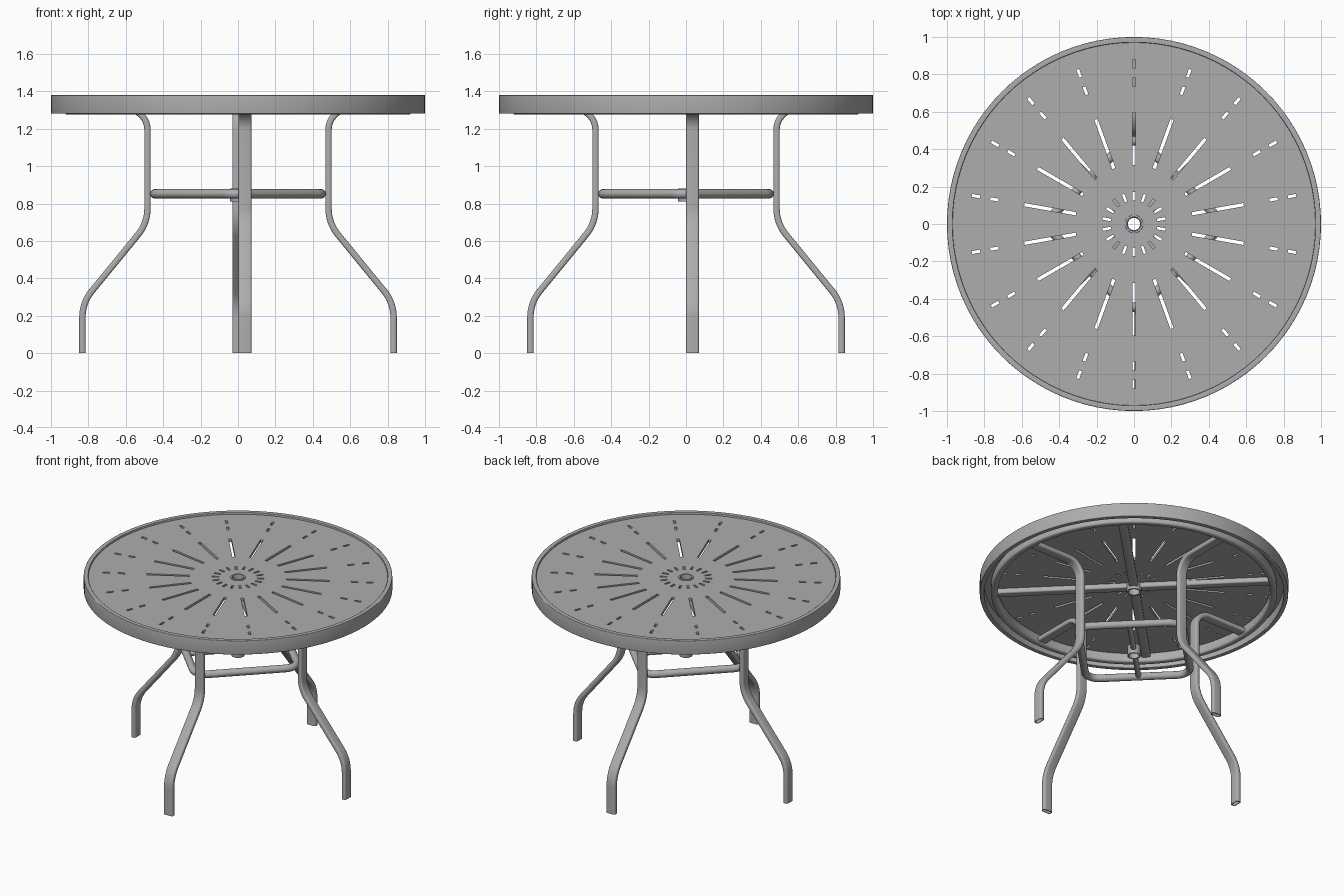
import bpy, bmesh
from math import pi, sin, cos, tan
from mathutils import Vector, Matrix

cube = bpy.data.objects.get("Cube")
if cube:
    bpy.data.objects.remove(cube, do_unlink=True)

UP = Vector((0, 0, 1))
GREY = (0.42, 0.42, 0.42, 1)
metal = bpy.data.materials.new("grey_metal")
metal.use_nodes = True
metal.diffuse_color = GREY
metal.node_tree.nodes["Principled BSDF"].inputs["Base Color"].default_value = GREY


def make_object(name, bm):
    bmesh.ops.recalc_face_normals(bm, faces=bm.faces)
    mesh = bpy.data.meshes.new(name)
    bm.to_mesh(mesh)
    bm.free()
    obj = bpy.data.objects.new(name, mesh)
    bpy.context.collection.objects.link(obj)
    mesh.materials.append(metal)
    return obj


def smooth(obj):
    bpy.ops.object.select_all(action="DESELECT")
    obj.select_set(True)
    bpy.context.view_layer.objects.active = obj
    bpy.ops.object.shade_smooth_by_angle(angle=pi / 6)


def polar(r, angle, z=0.0):
    return Vector((r * cos(angle), r * sin(angle), z))


def circle(r, z, count=96):
    return [polar(r, 2 * pi * i / count, z) for i in range(count)]


def round_rect(w, h, r, steps=4):
    """Rounded rectangle profile; w across the sweep normal, h along the binormal."""
    pts = []
    for k, (sx, sy) in enumerate([(1, 1), (-1, 1), (-1, -1), (1, -1)]):
        for i in range(steps + 1):
            a = (k + i / steps) * pi / 2
            pts.append((sx * (w / 2 - r) + r * cos(a), sy * (h / 2 - r) + r * sin(a)))
    return pts


def fillet(points, radii, closed=False, steps=8):
    """Round the corners of a path; a radius of zero keeps the point."""
    path, n = [], len(points)
    for i, (p, r) in enumerate(zip(points, radii)):
        if r == 0:
            path.append(p)
            continue
        u = (points[i - 1] - p).normalized()
        v = (points[(i + 1) % n] - p).normalized()
        half = u.angle(v) / 2
        centre = p + (u + v).normalized() * r / sin(half)
        a = p + u * r / tan(half) - centre
        b = p + v * r / tan(half) - centre
        path += [centre + a.lerp(b, k / steps).normalized() * r for k in range(steps + 1)]
    return path


def sweep(name, path, profile, binormal, closed=False, hollow_start=False):
    bm = bmesh.new()
    rings, n = [], len(path)
    for i, p in enumerate(path):
        before = p - path[i - 1] if closed or i else path[1] - p
        after = path[(i + 1) % n] - p if closed or i < n - 1 else before
        t = (before.normalized() + after.normalized()).normalized()
        side = binormal.cross(t)
        rings.append([bm.verts.new(p + side * x + binormal * y) for x, y in profile])
    m = len(profile)
    for i in range(n if closed else n - 1):
        a, b = rings[i], rings[(i + 1) % n]
        for j in range(m):
            k = (j + 1) % m
            bm.faces.new((a[j], a[k], b[k], b[j]))
    if not closed:
        start = bm.faces.new(rings[0])
        bm.faces.new(rings[-1])
        if hollow_start:
            bmesh.ops.recalc_face_normals(bm, faces=bm.faces)
            bmesh.ops.inset_individual(bm, faces=[start], thickness=0.005)
            bmesh.ops.inset_individual(bm, faces=[start], thickness=0.0005, depth=-0.04)
    obj = make_object(name, bm)
    smooth(obj)
    return obj


def cylinder(bm, r, z0, z1, count):
    bmesh.ops.create_cone(bm, cap_ends=True, segments=count, radius1=r, radius2=r,
                          depth=z1 - z0, matrix=Matrix.Translation((0, 0, (z0 + z1) / 2)))


# Perforated table top: a disc cut by a sunburst of slots and a pole hole
bm = bmesh.new()
cylinder(bm, 0.975, 1.345, 1.366, 96)
top = make_object("table_top", bm)

bm = bmesh.new()
cylinder(bm, 0.038, 1.2, 1.5, 32)
slot_rows = [(0.125, 0.17, 0.014), (0.315, 0.595, 0.018),
             (0.735, 0.78, 0.016), (0.835, 0.88, 0.016)]
for i in range(18):
    turn = Matrix.Rotation(pi / 2 + i * pi / 9, 4, "Z")
    for r0, r1, width in slot_rows:
        shape = Matrix.Diagonal((r1 - r0, width, 0.2, 1))
        place = Matrix.Translation(((r0 + r1) / 2, 0, 1.355))
        bmesh.ops.create_cube(bm, size=1, matrix=turn @ place @ shape)
cutter = make_object("slot_cutter", bm)
cutter.hide_render = True

cut = top.modifiers.new("slots", "BOOLEAN")
cut.operation, cut.solver, cut.object = "DIFFERENCE", "EXACT", cutter
bpy.context.view_layer.objects.active = top
bpy.ops.object.modifier_apply(modifier=cut.name)
bpy.data.objects.remove(cutter, do_unlink=True)
smooth(top)

# Rim band and the support ring beneath the top
sweep("rim_band", circle(0.985, 1.33), round_rect(0.03, 0.1, 0.004), UP, closed=True)
sweep("support_ring", circle(0.905, 1.31), round_rect(0.045, 0.068, 0.014), UP, closed=True)

# Pole collars in the top and in the lower brace
sweep("top_collar", circle(0.043, 1.33, 32), round_rect(0.012, 0.085, 0.003), UP, closed=True)
sweep("brace_collar", circle(0.038, 0.845, 32), round_rect(0.01, 0.07, 0.003), UP, closed=True)

# Diagonal bars under the top
for i in range(4):
    a = pi / 4 + i * pi / 2
    sweep(f"cross_bar_{i + 1}", [polar(0.042, a, 1.327), polar(0.895, a, 1.327)],
          round_rect(0.06, 0.038, 0.01), UP)

# Four bent legs, foot to support ring
bends = [(0.832, 0, 0), (0.832, 0.27, 0.22), (0.484, 0.695, 0.22),
         (0.484, 1.305, 0.11), (0.89, 1.305, 0)]
legs = [("left_leg", 0, (0, 0.035, 0)), ("back_leg", 1, (0.005, 0, 0)),
        ("right_leg", 2, (0, 0.035, 0)), ("front_leg", 3, (0.038, 0, 0))]
for name, quarter, shift in legs:
    a = quarter * pi / 2
    corners = [polar(r, a, z) + Vector(shift) for r, z, _ in bends]
    path = fillet(corners, [b[2] for b in bends])
    sweep(name, path, round_rect(0.034, 0.07, 0.012), polar(1, a + pi / 2), hollow_start=True)

# Lower brace: a rounded square tube joining the legs, with a bar to its collar
tube = round_rect(0.05, 0.05, 0.0249)
corners = [polar(0.482, i * pi / 2, 0.852) for i in range(4)]
sweep("leg_brace", fillet(corners, [0.09] * 4, closed=True), tube, UP, closed=True)
for i in range(2):
    a = pi / 4 + i * pi
    sweep(f"brace_bar_{i + 1}", [polar(0.038, a, 0.85), polar(0.34, a, 0.85)],
          round_rect(0.036, 0.036, 0.0179), UP)
